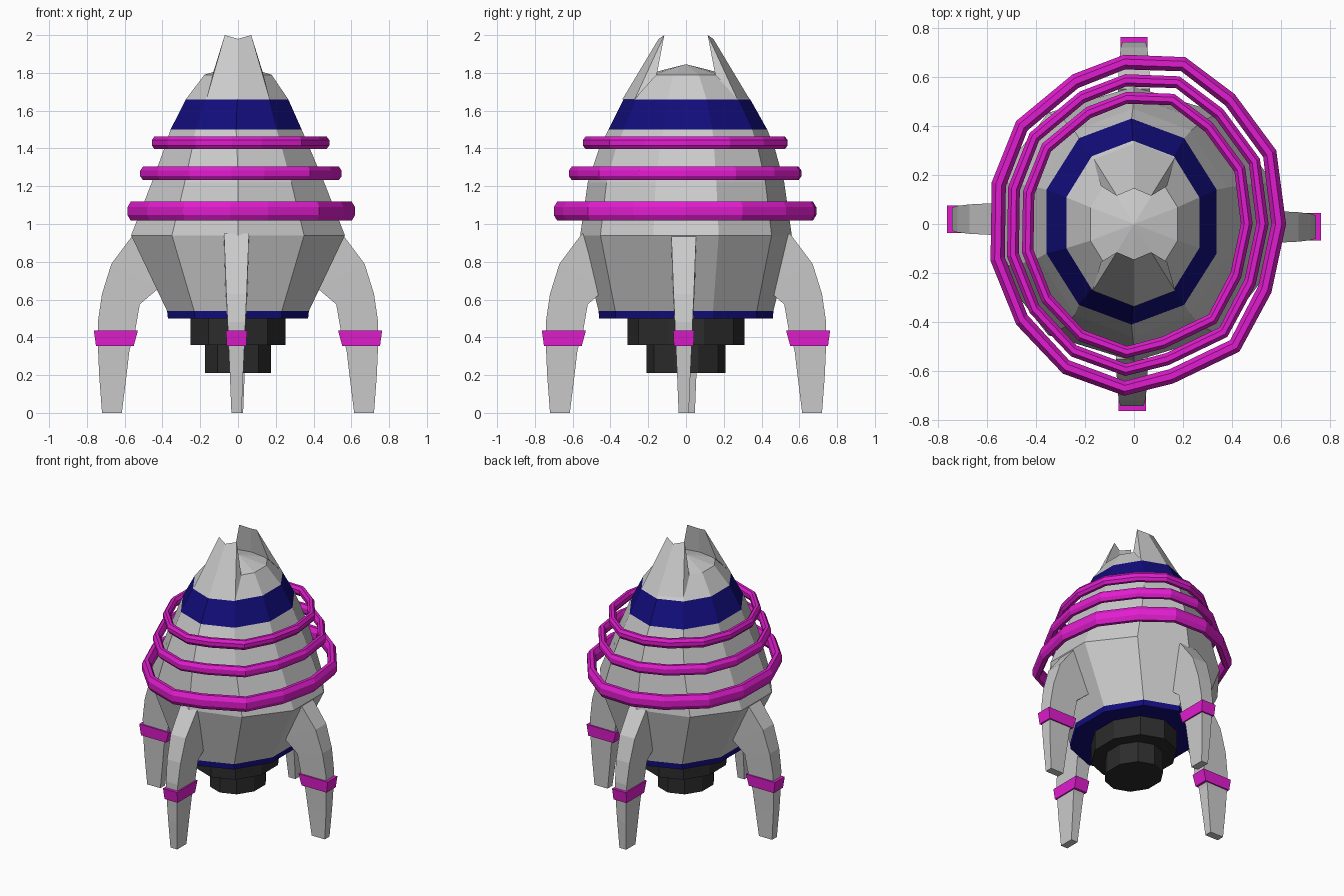
import bpy, bmesh
from math import sin, cos, pi, hypot
from mathutils import Matrix

if "Cube" in bpy.data.objects:
    bpy.data.objects.remove(bpy.data.objects["Cube"])


def paint(name, rgb):
    m = bpy.data.materials.new(name)
    m.diffuse_color = (*rgb, 1)
    m.use_nodes = True
    m.node_tree.nodes["Principled BSDF"].inputs["Base Color"].default_value = m.diffuse_color
    return m


NAVY = paint("navy", (0.006, 0.004, 0.2))
PINK = paint("magenta", (0.75, 0.012, 0.62))
DARK = paint("dark_grey", (0.025, 0.025, 0.025))


def make(name, verts, faces, mat=None):
    me = bpy.data.meshes.new(name)
    me.from_pydata(verts, [], faces)
    bm = bmesh.new()
    bm.from_mesh(me)
    bmesh.ops.recalc_face_normals(bm, faces=bm.faces)
    bm.to_mesh(me)
    bm.free()
    ob = bpy.data.objects.new(name, me)
    bpy.context.collection.objects.link(ob)
    if mat:
        me.materials.append(mat)
    return ob


def loft(name, rings, mat=None, loop=False, caps=True):
    n, k = len(rings[0]), len(rings)
    verts = [v for r in rings for v in r]
    faces = []
    for i in range(k if loop else k - 1):
        a, b = i * n, (i + 1) % k * n
        faces += [(a + j, a + (j + 1) % n, b + (j + 1) % n, b + j) for j in range(n)]
    if caps and not loop:
        faces += [tuple(range(n)), tuple(range((k - 1) * n, k * n))]
    return make(name, verts, faces, mat)


def oval(rx, ry, z, ox=0, oy=0, n=10):
    return [(ox + rx * sin(2 * pi * i / n), oy + ry * cos(2 * pi * i / n), z) for i in range(n)]


# Ten-sided hull, split where the colour changes
base = oval(0.39, 0.46, 0.5)
trim = oval(0.395, 0.463, 0.54)
low_band = oval(0.365, 0.42, 1.5, -0.01, 0.01)
high_band = oval(0.285, 0.335, 1.66, -0.005, 0.005)
loft("base_trim", [base, trim], NAVY)
loft("hull", [trim, oval(0.595, 0.56, 0.94), oval(0.48, 0.52, 1.22),
              oval(0.405, 0.465, 1.4, -0.005, 0.005), low_band], caps=False)
loft("upper_band", [low_band, high_band], NAVY, caps=False)
loft("nose", [high_band, oval(0.187, 0.22, 1.79), oval(0.004, 0.004, 1.845)])

# Two notched fins at the front and back of the nose
for label, s in (("back", 1), ("front", -1)):
    pts = [(-0.168, 0.272, 1.66), (0, 0.337, 1.66), (0.168, 0.272, 1.66),
           (-0.07, 0.115, 2.0), (0, 0.145, 1.98), (0.07, 0.115, 2.0),
           (-0.135, 0.155, 1.79), (0, 0.155, 1.80), (0.135, 0.155, 1.79)]
    make(label + "_nose_fin", [(x, y * s, z) for x, y, z in pts],
         [(0, 1, 4, 3), (1, 2, 5, 4), (3, 4, 7, 6), (4, 5, 8, 7),
          (0, 3, 6), (2, 8, 5), (0, 6, 7, 1), (1, 7, 8, 2)])

# Engine in two steps
loft("engine_upper", [oval(0.265, 0.31, 0.36), oval(0.265, 0.31, 0.51)], DARK)
loft("engine_lower", [oval(0.183, 0.208, 0.21), oval(0.183, 0.208, 0.37)], DARK)

# Three floating rings share one slightly uneven outline
outline = [(-0.04, 0.69), (0.21, 0.68), (0.41, 0.53), (0.58, 0.30), (0.62, 0.0),
           (0.56, -0.28), (0.43, -0.52), (0.16, -0.65), (-0.04, -0.70), (-0.29, -0.61),
           (-0.48, -0.41), (-0.585, -0.15), (-0.58, 0.17), (-0.48, 0.42), (-0.25, 0.61)]
for label, scale, z, hh, hr in (("lower", 1, 1.068, 0.05, 0.03),
                                ("middle", 0.885, 1.268, 0.036, 0.025),
                                ("upper", 0.78, 1.43, 0.033, 0.024)):
    rings = []
    for x, y in outline:
        x, y = x * scale, y * scale
        d = hypot(x, y)
        sec = [(pi / 8 + i * pi / 4) for i in range(8)]
        rings.append([(x * (1 + hr * (cos(a) / cos(pi / 8) - 1) / d),
                       y * (1 + hr * (cos(a) / cos(pi / 8) - 1) / d),
                       z + hh * sin(a) / cos(pi / 8)) for a in sec])
    loft(label + "_ring", rings, PINK, loop=True)

# Legs: (inner r, inner z, outer r, outer z, half width) down the limb
leg = [(0.42, 0.86, 0.55, 0.95, 0.066), (0.42, 0.66, 0.67, 0.79, 0.06),
       (0.52, 0.575, 0.72, 0.63, 0.054), (0.545, 0.43, 0.742, 0.48, 0.047),
       (0.575, 0.33, 0.742, 0.36, 0.042), (0.59, 0.2, 0.735, 0.2, 0.035),
       (0.615, 0, 0.72, 0, 0.027)]
cuff = [(0.53, 0.435, 0.763, 0.435, 0.056), (0.552, 0.355, 0.752, 0.355, 0.052)]


def limb(name, stations, turn, shift, mat=None):
    rings = [[(ri, -w, zi), (ro, -w, zo), (ro, w, zo), (ri, w, zi)]
             for ri, zi, ro, zo, w in stations]
    ob = loft(name, rings, mat)
    ob.data.transform(Matrix.Rotation(turn * pi / 2, 4, 'Z') @ Matrix.Translation((0, shift, 0)))


for i, (label, shift) in enumerate((("right", -0.012), ("back", 0.0),
                                    ("left", -0.02), ("front", -0.008))):
    limb(label + "_leg", leg, i, shift)
    limb(label + "_leg_cuff", cuff, i, shift, PINK)
